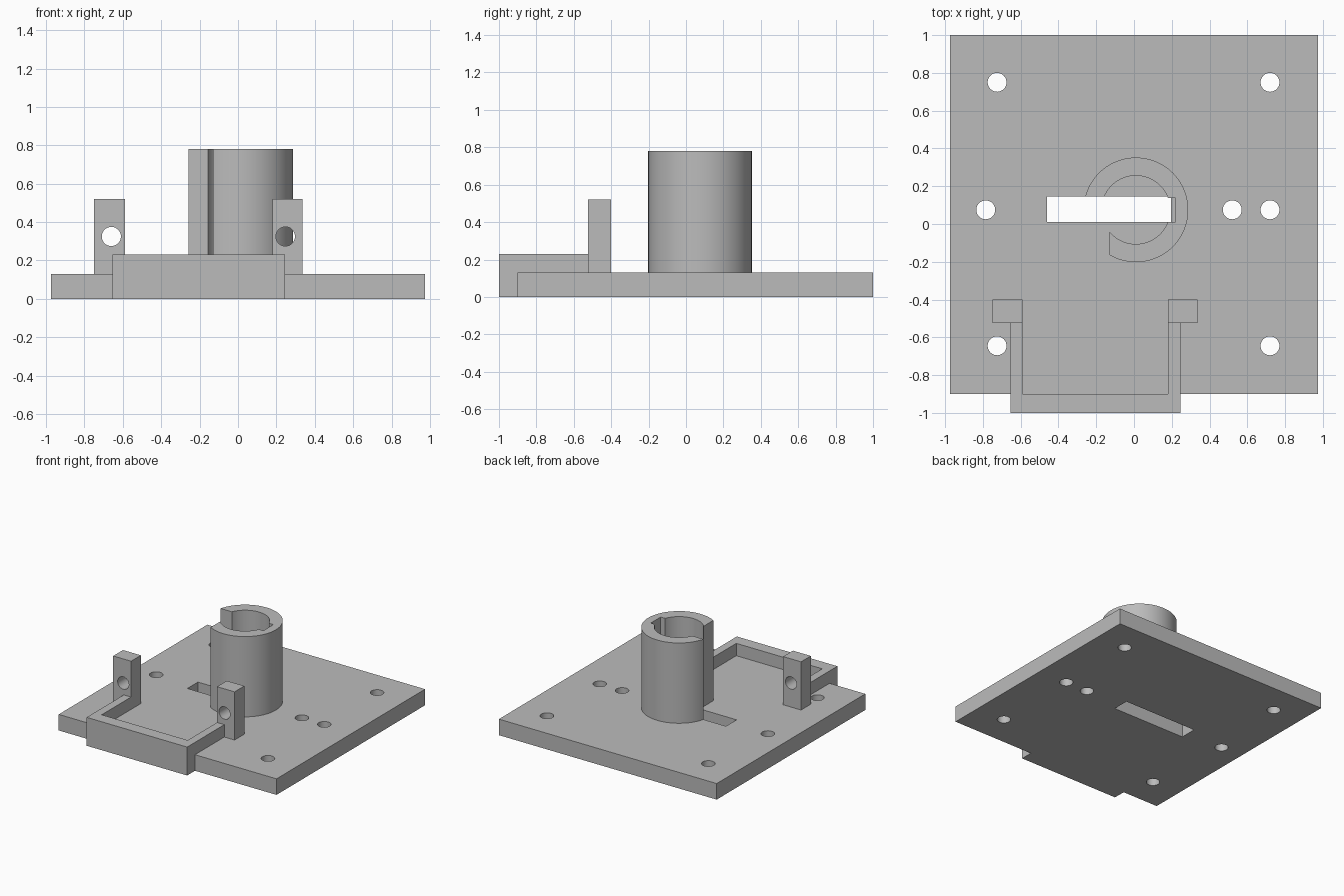
import bpy
import bmesh
from mathutils import Matrix, Vector
from math import pi

default = bpy.data.objects.get("Cube")
if default:
    bpy.data.objects.remove(default, do_unlink=True)

grey = bpy.data.materials.new("mid_grey")
grey.use_nodes = True
colour = (0.5, 0.5, 0.5, 1)
grey.diffuse_color = colour
grey.node_tree.nodes["Principled BSDF"].inputs["Base Color"].default_value = colour


def finish(name, bm):
    mesh = bpy.data.meshes.new(name)
    bm.to_mesh(mesh)
    bm.free()
    mesh.materials.append(grey)
    obj = bpy.data.objects.new(name, mesh)
    bpy.context.collection.objects.link(obj)
    return obj


def box(name, low, high):
    low, high = Vector(low), Vector(high)
    bm = bmesh.new()
    bmesh.ops.create_cube(bm, size=1, matrix=Matrix.Translation((low + high) / 2)
                          @ Matrix.Diagonal((*(high - low), 1)))
    return finish(name, bm)


def cylinder(name, centre, radius, depth, sides=48, along_y=False):
    turn = Matrix.Rotation(pi / 2 if along_y else 0, 4, "X")
    bm = bmesh.new()
    bmesh.ops.create_cone(bm, cap_ends=True, segments=sides, radius1=radius, radius2=radius,
                          depth=depth, matrix=Matrix.Translation(centre) @ turn)
    return finish(name, bm)


def cut(obj, cutters):
    bpy.context.view_layer.objects.active = obj
    for cutter in cutters:
        mod = obj.modifiers.new("cut", "BOOLEAN")
        mod.operation = "DIFFERENCE"
        mod.solver = "EXACT"
        mod.object = cutter
        bpy.ops.object.modifier_apply(modifier=mod.name)
        bpy.data.objects.remove(cutter, do_unlink=True)


def smooth(obj):
    bpy.ops.object.select_all(action="DESELECT")
    obj.select_set(True)
    bpy.context.view_layer.objects.active = obj
    bpy.ops.object.shade_smooth_by_angle(angle=pi / 6)


TOP = 0.13      # plate thickness
HOLE = 0.05     # screw hole radius

# Base plate with screw holes and a through slot
plate = box("base_plate", (-0.975, -0.9, 0), (0.975, 1, TOP))
holes = [(-0.725, 0.75), (0.72, 0.75), (-0.725, -0.645), (0.72, -0.645),
         (-0.785, 0.075), (0.52, 0.075), (0.72, 0.075)]
cutters = [cylinder("hole_cutter", (x, y, 0), HOLE, 1, 32) for x, y in holes]
cutters.append(box("slot_cutter", (-0.46, 0.01, -1), (0.195, 0.145, 1)))
cut(plate, cutters)
smooth(plate)

# Open tube: bore, side opening and inner key groove
HEIGHT = 0.78
tube = cylinder("tube", (0.01, 0.075, (TOP + HEIGHT) / 2), 0.277, HEIGHT - TOP, 96)
cut(tube, [cylinder("bore_cutter", (0.01, 0.075, 0.5), 0.181, 2, 96),
           box("opening_cutter", (-0.6, -0.6, -1), (-0.13, 0.145, 2)),
           box("groove_cutter", (0.1, 0.01, -1), (0.22, 0.138, 2))])
smooth(tube)

# Low U-shaped frame at the front edge
RIM = 0.23
box("frame_front", (-0.655, -1, 0), (0.245, -0.9, RIM))
box("frame_right", (-0.655, -0.9, TOP), (-0.59, -0.525, RIM))
box("frame_left", (0.18, -0.9, TOP), (0.245, -0.525, RIM))

# Drilled posts closing the frame's rear ends
for name, x0, x1, hole_x in (("right_post", -0.75, -0.59, -0.66),
                             ("left_post", 0.18, 0.337, 0.247)):
    post = box(name, (x0, -0.525, TOP), (x1, -0.4, 0.52))
    cut(post, [cylinder("pin_cutter", (hole_x, -0.46, 0.325), HOLE, 1, 32, True)])
    smooth(post)
